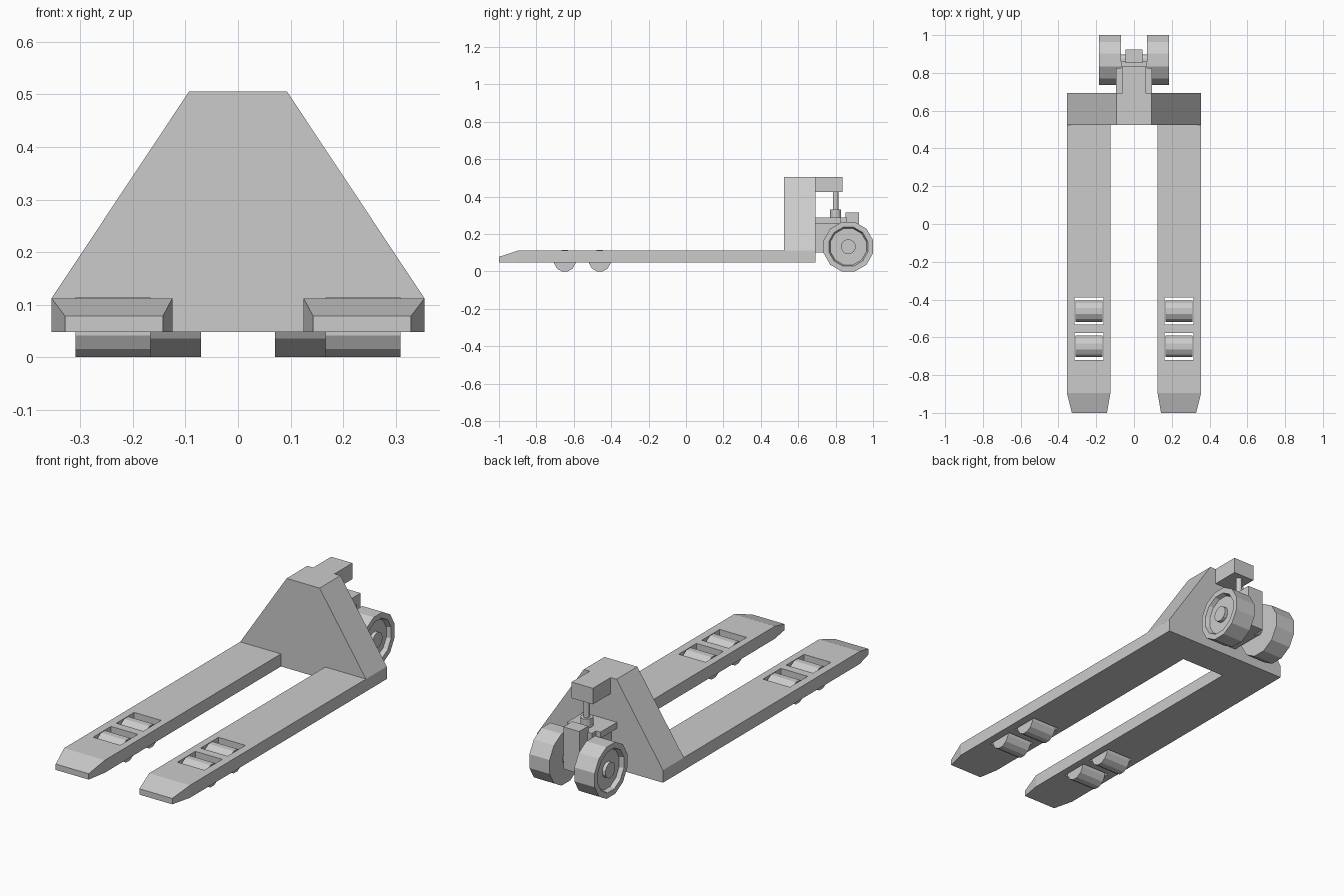
import bpy, bmesh, math

if "Cube" in bpy.data.objects:
    bpy.data.objects.remove(bpy.data.objects["Cube"])


def finish(name, bm, mirror=False):
    bmesh.ops.remove_doubles(bm, verts=bm.verts, dist=1e-5)
    bmesh.ops.recalc_face_normals(bm, faces=bm.faces)
    me = bpy.data.meshes.new(name)
    bm.to_mesh(me)
    bm.free()
    ob = bpy.data.objects.new(name, me)
    bpy.context.collection.objects.link(ob)
    if mirror:
        ob.modifiers.new("mirror", "MIRROR")
    return ob


def prism(name, outline, y0, y1):
    """Extrude an (x, z) outline along y."""
    bm = bmesh.new()
    face = bm.faces.new([bm.verts.new((x, y0, z)) for x, z in outline])
    ext = bmesh.ops.extrude_face_region(bm, geom=[face])
    verts = [v for v in ext["geom"] if isinstance(v, bmesh.types.BMVert)]
    bmesh.ops.translate(bm, verts=verts, vec=(0, y1 - y0, 0))
    return finish(name, bm)


def box(name, x0, x1, y0, y1, z0, z1):
    return prism(name, [(x0, z0), (x1, z0), (x1, z1), (x0, z1)], y0, y1)


def lathe(name, profile, y, z, sides=12):
    """Turn an (x, radius) profile about an x-parallel axis, mirrored to both sides."""
    bm = bmesh.new()
    rings = []
    for i in range(sides):
        a = 2 * math.pi * (i + 0.5) / sides
        rings.append([bm.verts.new((x, y + r * math.cos(a), z + r * math.sin(a)))
                      for x, r in profile])
    for i in range(sides):
        a, b = rings[i], rings[(i + 1) % sides]
        for j in range(len(profile) - 1):
            if profile[j][1] + profile[j + 1][1] > 0:
                bm.faces.new((a[j], a[j + 1], b[j + 1], b[j]))
    bmesh.ops.dissolve_degenerate(bm, dist=1e-5, edges=bm.edges)
    return finish(name, bm, mirror=True)


def rod(name, r, y, z0, z1, sides=12):
    bm = bmesh.new()
    bmesh.ops.create_cone(bm, cap_ends=True, segments=sides, radius1=r, radius2=r, depth=z1 - z0)
    bmesh.ops.translate(bm, verts=bm.verts, vec=(0, y, (z0 + z1) / 2))
    return finish(name, bm)


# Forks: lofted rectangles with a tapered tip
bm = bmesh.new()
sections = [(-1.0, 0.143, 0.329, 0.078), (-0.895, 0.125, 0.355, 0.112), (0.525, 0.125, 0.355, 0.112)]
loops = [[bm.verts.new(p) for p in ((a, y, 0.048), (b, y, 0.048), (b, y, t), (a, y, t))]
         for y, a, b, t in sections]
for p, q in zip(loops, loops[1:]):
    for i in range(4):
        bm.faces.new((p[i], p[(i + 1) % 4], q[(i + 1) % 4], q[i]))
bm.faces.new(loops[0])
bm.faces.new(loops[-1])
fork = finish("forks", bm)

# Load rollers in through-slots
for n, y in (("front", -0.648), ("rear", -0.461)):
    cutter = box(n + "_slot_cutter", 0.162, 0.314, y - 0.072, y + 0.072, -0.1, 0.3)
    cutter.hide_render = True
    cutter.hide_set(True)
    mod = fork.modifiers.new("slot", "BOOLEAN")
    mod.operation, mod.object, mod.solver = "DIFFERENCE", cutter, "EXACT"
    r = 0.057 / math.cos(math.pi / 12)
    lathe(n + "_load_rollers", [(0.167, 0), (0.167, r), (0.309, r), (0.309, 0)], y, 0.057)
fork.modifiers.new("mirror", "MIRROR")

# Tapered body
prism("body", [(-0.355, 0.048), (0.355, 0.048), (0.355, 0.112), (0.093, 0.506),
               (-0.093, 0.506), (-0.355, 0.112)], 0.525, 0.693)

# Lifting head and piston
box("lift_head", -0.06, 0.06, 0.69, 0.837, 0.424, 0.506)
rod("piston_rod", 0.015, 0.8, 0.32, 0.43)
rod("piston_collar", 0.03, 0.8, 0.28, 0.332)

# Pump block, plate and rear handle bracket
box("pump_block", -0.065, 0.065, 0.69, 0.86, 0.1, 0.256)
box("pump_plate", -0.095, 0.095, 0.69, 0.825, 0.255, 0.287)
box("pump_plate_rear", -0.07, 0.07, 0.82, 0.86, 0.255, 0.287)
box("handle_bracket", -0.045, 0.045, 0.852, 0.925, 0.1, 0.315)

# Steering wheels with recessed outer face and hub, joined by an axle
R = 0.132 / math.cos(math.pi / 12)
lathe("steering_wheels", [(0.07, 0), (0.07, R), (0.184, R), (0.184, 0.108), (0.162, 0.1),
                          (0.162, 0.04), (0.18, 0.04), (0.18, 0)], 0.868, 0.132)
lathe("axle", [(0.03, 0), (0.03, 0.03), (0.075, 0.03), (0.075, 0)], 0.868, 0.132)
